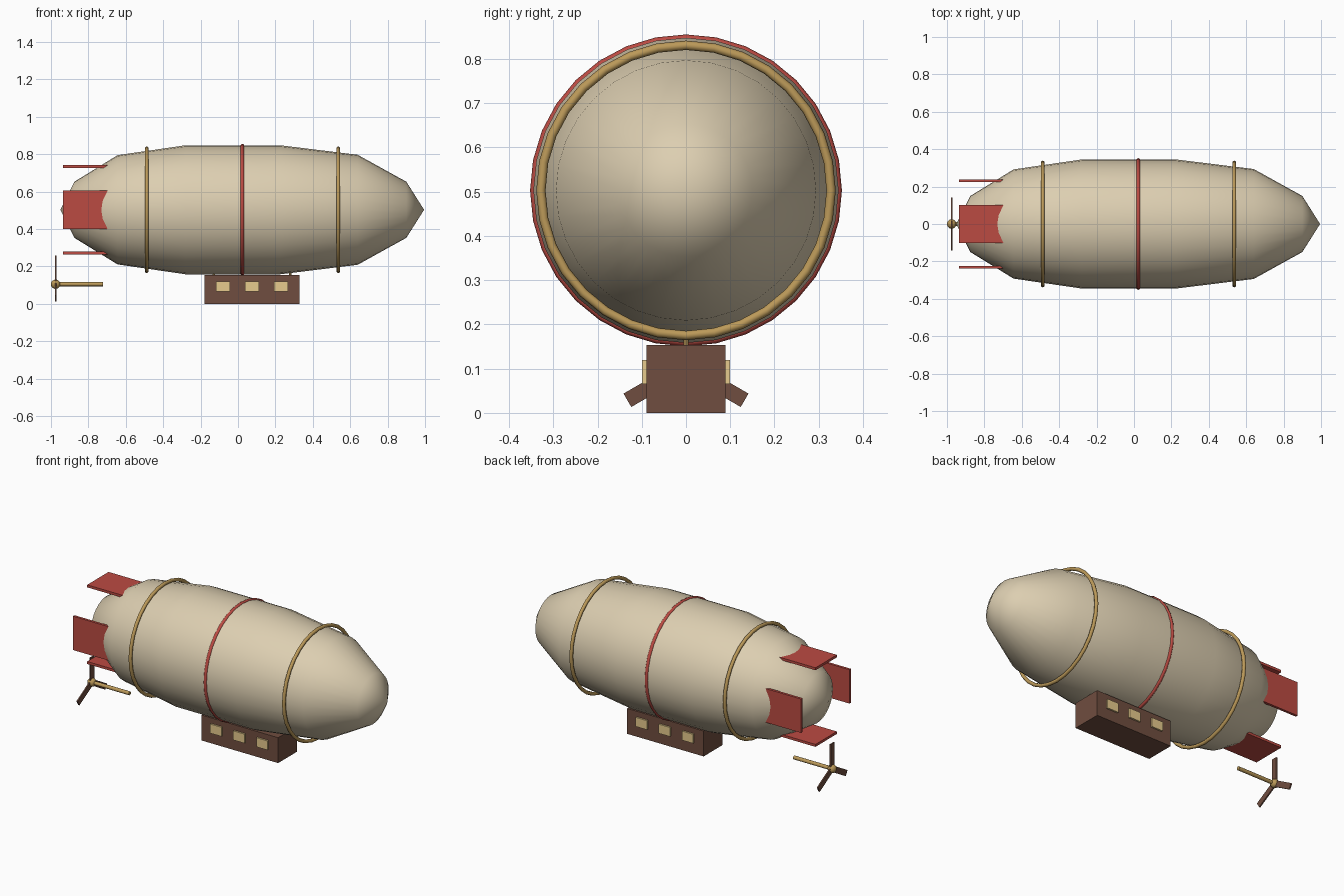
import bpy, bmesh, math
from mathutils import Matrix, Vector

if "Cube" in bpy.data.objects:
    bpy.data.objects.remove(bpy.data.objects["Cube"])

AXIS_Z = 0.503


def material(name, rgb):
    m = bpy.data.materials.new(name)
    m.diffuse_color = (*rgb, 1)
    m.use_nodes = True
    m.node_tree.nodes["Principled BSDF"].inputs["Base Color"].default_value = m.diffuse_color
    return m


CANVAS = material("canvas", (0.72, 0.62, 0.44))
RED = material("red", (0.50, 0.07, 0.055))
BRASS = material("brass", (0.50, 0.32, 0.10))
WOOD = material("wood", (0.16, 0.075, 0.05))
GLASS = material("window_glow", (0.80, 0.60, 0.27))


def finish(name, bm, mat, smooth=None):
    bmesh.ops.recalc_face_normals(bm, faces=bm.faces)
    me = bpy.data.meshes.new(name)
    bm.to_mesh(me)
    bm.free()
    ob = bpy.data.objects.new(name, me)
    bpy.context.collection.objects.link(ob)
    me.materials.append(mat)
    if smooth:
        bpy.ops.object.select_all(action='DESELECT')
        ob.select_set(True)
        bpy.context.view_layer.objects.active = ob
        bpy.ops.object.shade_smooth_by_angle(angle=math.radians(smooth))
    return ob


def box(name, center, size, mat, rot=Matrix.Identity(4), pivot=(0, 0, 0)):
    bm = bmesh.new()
    m = (Matrix.Translation(pivot) @ rot @ Matrix.Translation(center)
         @ Matrix.Diagonal((*size, 1)))
    bmesh.ops.create_cube(bm, size=1, matrix=m)
    return finish(name, bm, mat)


def rod(name, a, b, r, mat, sides=12):
    a, b = Vector(a), Vector(b)
    q = (b - a).to_track_quat('Z', 'Y').to_matrix().to_4x4()
    bm = bmesh.new()
    bmesh.ops.create_cone(bm, cap_ends=True, segments=sides, radius1=r, radius2=r,
                          depth=(b - a).length, matrix=Matrix.Translation((a + b) / 2) @ q)
    return finish(name, bm, mat, 40)


def hoop(name, x, major, minor, mat):
    bpy.ops.mesh.primitive_torus_add(major_radius=major, minor_radius=minor,
                                     major_segments=32, minor_segments=8,
                                     location=(x, 0, AXIS_Z), rotation=(0, math.pi / 2, 0))
    ob = bpy.context.object
    ob.name = name
    ob.data.materials.append(mat)
    bpy.ops.object.shade_smooth_by_angle(angle=math.radians(50))


# gas envelope: profile spun around the long axis
profile = [(-0.95, 0), (-0.875, 0.15), (-0.644, 0.292), (-0.28, 0.345),
           (0.225, 0.345), (0.64, 0.294), (0.9, 0.15), (0.995, 0)]
bm = bmesh.new()
vs = [bm.verts.new((x, 0, AXIS_Z + r)) for x, r in profile]
es = [bm.edges.new(p) for p in zip(vs, vs[1:])]
bmesh.ops.spin(bm, geom=vs + es, cent=(0, 0, AXIS_Z), axis=(1, 0, 0),
               angle=math.tau, steps=32, use_merge=False)
bmesh.ops.remove_doubles(bm, verts=bm.verts, dist=1e-4)
finish("envelope", bm, CANVAS, 80)

# hoops around the envelope
hoop("rear_hoop", -0.488, 0.328, 0.0105, BRASS)
hoop("middle_hoop", 0.023, 0.342, 0.0105, RED)
hoop("front_hoop", 0.536, 0.328, 0.0105, BRASS)

# four tail fins
for i in range(4):
    box(f"tail_fin_{i + 1}", (-0.805, 0, 0.231), (0.26, 0.204, 0.015), RED,
        Matrix.Rotation(i * math.pi / 2, 4, 'X'), (0, 0, AXIS_Z))

# gondola with windows and hanger struts
box("gondola", (0.075, 0, 0.0765), (0.51, 0.178, 0.153), WOOD)
for i in range(3):
    x = 0.075 + (i - 1) * 0.154
    for s, side in ((-1, "near"), (1, "far")):
        box(f"window_{side}_{i + 1}", (x, s * 0.09, 0.0925), (0.075, 0.018, 0.055), GLASS)
for i, x in enumerate((-0.13, 0.28)):
    rod(f"strut_{i + 1}", (x, 0, 0.13), (x, 0, 0.19), 0.006, BRASS, 8)

# propeller: shaft, hub and three blades
PROP = (-0.975, 0, 0.105)
rod("propeller_shaft", PROP, (-0.722, 0, 0.105), 0.011, BRASS)
bm = bmesh.new()
bmesh.ops.create_uvsphere(bm, u_segments=16, v_segments=10, radius=0.025,
                          matrix=Matrix.Translation(PROP))
finish("propeller_hub", bm, BRASS, 60)
for i in range(3):
    box(f"propeller_blade_{i + 1}", (0, 0, 0.078), (0.008, 0.035, 0.15), WOOD,
        Matrix.Rotation(i * math.tau / 3, 4, 'X'), PROP)
